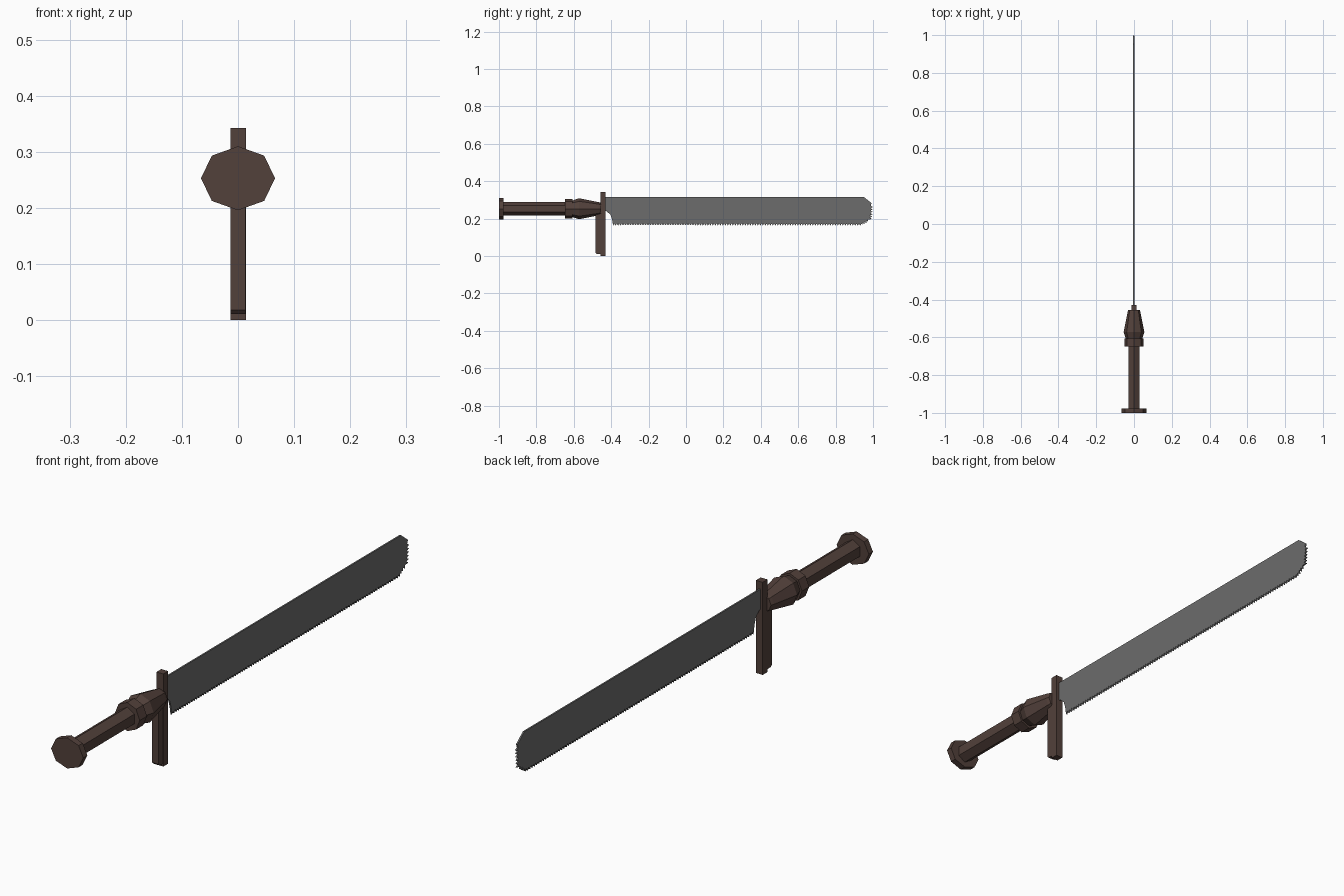
import bpy, bmesh, math
from mathutils import Vector

if "Cube" in bpy.data.objects:
    bpy.data.objects.remove(bpy.data.objects["Cube"])


def material(name, rgb):
    m = bpy.data.materials.new(name)
    m.diffuse_color = (*rgb, 1)
    m.use_nodes = True
    m.node_tree.nodes["Principled BSDF"].inputs["Base Color"].default_value = m.diffuse_color
    return m


BROWN = material("dark_wood", (0.085, 0.052, 0.043))
STEEL = material("grey_steel", (0.15, 0.15, 0.15))
AXIS_Z = 0.253


def finish(name, bm, mat):
    bmesh.ops.recalc_face_normals(bm, faces=bm.faces)
    me = bpy.data.meshes.new(name)
    bm.to_mesh(me)
    bm.free()
    me.materials.append(mat)
    ob = bpy.data.objects.new(name, me)
    bpy.context.collection.objects.link(ob)
    return ob


def lathe(name, sides, rings):
    """Faceted solid along y from (y, x radius, z radius) rings, a corner pointing up."""
    bm = bmesh.new()
    loops = []
    for y, rx, rz in rings:
        angles = [2 * math.pi * i / sides for i in range(sides)]
        loops.append([bm.verts.new((rx * math.sin(a), y, AXIS_Z + rz * math.cos(a)))
                      for a in angles])
    for a, b in zip(loops, loops[1:]):
        for i in range(sides):
            j = (i + 1) % sides
            bm.faces.new((a[i], a[j], b[j], b[i]))
    bm.faces.new(loops[0])
    bm.faces.new(loops[-1])
    return finish(name, bm, BROWN)


def slab(name, outline, x0, x1, mat):
    """Extrude a (y, z) outline across x."""
    bm = bmesh.new()
    face = bm.faces.new([bm.verts.new((x0, y, z)) for y, z in outline])
    ext = bmesh.ops.extrude_face_region(bm, geom=[face])
    moved = [v for v in ext["geom"] if isinstance(v, bmesh.types.BMVert)]
    bmesh.ops.translate(bm, verts=moved, vec=(x1 - x0, 0, 0))
    return finish(name, bm, mat)


def teeth(start, end, count, depth):
    """Sawtooth points from start to end, valleys cut to the left of travel."""
    a, b = Vector(start), Vector(end)
    d = (b - a).normalized()
    inward = Vector((-d.y, d.x)) * depth
    pts = []
    for i in range(count):
        pts.append(a.lerp(b, i / count))
        pts.append(a.lerp(b, (i + 0.5) / count) + inward)
    return pts


# Hilt: pommel disc, six-sided grip, collar and flared ferrule
lathe("pommel", 8, [(-1.0, 0.066, 0.057), (-0.976, 0.066, 0.057)])
lathe("grip", 6, [(-0.98, 0.034, 0.036), (-0.62, 0.034, 0.036)])
lathe("collar", 8, [(-0.648, 0.051, 0.053), (-0.606, 0.051, 0.053)])
lathe("ferrule", 8, [(-0.607, 0.043, 0.044), (-0.572, 0.055, 0.056),
                     (-0.467, 0.034, 0.035), (-0.455, 0.03, 0.031)])

# Guard: upright plate and the handle bar behind it with a rounded foot
slab("guard_plate", [(-0.458, 0), (-0.43, 0), (-0.43, 0.343), (-0.458, 0.343)],
     -0.0135, 0.0145, BROWN)
slab("guard_bar", [(-0.484, 0.25), (-0.484, 0.018), (-0.477, 0.011), (-0.457, 0.011),
                   (-0.457, 0.25)], -0.0135, 0.0135, BROWN)

# Blade: notched heel, serrated lower edge and serrated tip
outline = [(-0.44, 0.315), (-0.44, 0.243), (-0.425, 0.24), (-0.403, 0.22), (-0.395, 0.195)]
outline += teeth((-0.39, 0.163), (0.945, 0.163), 100, 0.011)
outline += teeth((0.945, 0.165), (0.984, 0.19), 4, 0.01)
outline += teeth((0.995, 0.198), (1.0, 0.275), 6, 0.012)
outline += [(0.992, 0.283), (0.952, 0.315)]
slab("blade", outline, -0.004, 0.002, STEEL)
